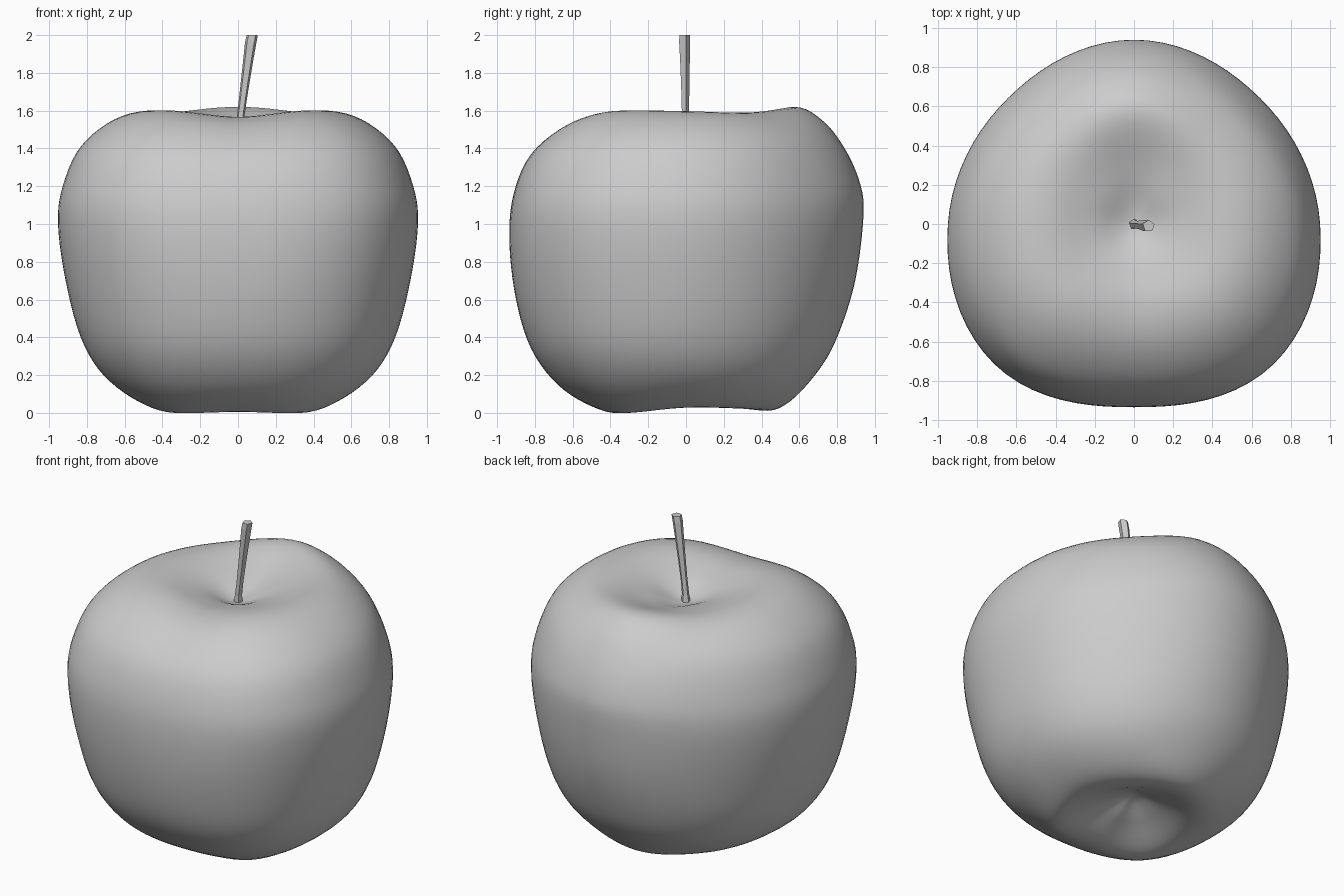
import bpy, bmesh
from math import pi, sin, cos, floor
from mathutils import Vector

if "Cube" in bpy.data.objects:
    bpy.data.objects.remove(bpy.data.objects["Cube"])

# Half profiles (radius, height), bottom dimple to stem pit, every 45 degrees from front to back
FRONT = [(0, .16), (.17, .08), (.35, .008), (.5, .035), (.68, .15), (.82, .34), (.9, .6),
         (.935, .9), (.915, 1.15), (.82, 1.37), (.63, 1.52), (.42, 1.567), (.2, 1.53), (0, 1.46)]
FRONT_LOBE = [(0, .16), (.2, .09), (.43, 0), (.58, .05), (.75, .18), (.88, .38), (.97, .7),
              (1.01, 1.0), (.985, 1.2), (.89, 1.4), (.7, 1.55), (.48, 1.6), (.22, 1.54), (0, 1.46)]
SIDE = [(0, .16), (.17, .1), (.36, .03), (.52, .06), (.71, .2), (.83, .4), (.91, .7),
        (.95, 1.0), (.925, 1.2), (.83, 1.41), (.65, 1.555), (.45, 1.597), (.22, 1.54), (0, 1.46)]
BACK_SIDE = [(0, .16), (.17, .1), (.36, .025), (.52, .06), (.69, .2), (.8, .4), (.875, .7),
             (.91, 1.0), (.885, 1.2), (.79, 1.42), (.64, 1.55), (.47, 1.59), (.23, 1.54), (0, 1.46)]
BACK = [(0, .16), (.18, .09), (.4, .012), (.55, .06), (.72, .25), (.82, .45), (.9, .72),
        (.94, 1.05), (.92, 1.22), (.84, 1.4), (.72, 1.55), (.56, 1.62), (.27, 1.53), (0, 1.46)]
AROUND = [FRONT, FRONT_LOBE, SIDE, BACK_SIDE, BACK, BACK_SIDE, SIDE, FRONT_LOBE]


def spline(a, b, c, d, t):
    return 0.5 * (2 * b + (c - a) * t + (2 * a - 5 * b + 4 * c - d) * t * t
                  + (3 * b - a - 3 * c + d) * t ** 3)


def along(points, u):
    """Smooth point on an open profile, mirrored in radius past both poles."""
    n = len(points) - 1
    i = min(int(u * n), n - 1)
    p = [Vector(q) for q in points]
    before = p[i - 1] if i else Vector((-p[1].x, p[1].y))
    after = p[i + 2] if i + 2 <= n else Vector((-p[n - 1].x, p[n - 1].y))
    return spline(before, p[i], p[i + 1], after, u * n - i)


def skin(bm, rings):
    for a, b in zip(rings, rings[1:]):
        n = len(a)
        for j in range(n):
            bm.faces.new((a[j], a[(j + 1) % n], b[(j + 1) % n], b[j]))


def finish(bm, name, smooth):
    bmesh.ops.recalc_face_normals(bm, faces=bm.faces)
    for f in bm.faces:
        f.smooth = smooth
    mesh = bpy.data.meshes.new(name)
    bm.to_mesh(mesh)
    bm.free()
    ob = bpy.data.objects.new(name, mesh)
    bpy.context.collection.objects.link(ob)
    return ob


# Fruit body: blend the profiles around the axis
bm = bmesh.new()
SEG, ROWS = 80, 65
rings = []
for r in range(1, ROWS):
    keys = [along(p, r / ROWS) for p in AROUND]
    ring = []
    for s in range(SEG):
        k = s / SEG * 8
        i = floor(k)
        q = spline(keys[i - 1], keys[i], keys[(i + 1) % 8], keys[(i + 2) % 8], k - i)
        ang = -pi / 2 + 2 * pi * s / SEG
        ring.append(bm.verts.new((q.x * cos(ang), q.x * sin(ang), max(q.y, 0))))
    rings.append(ring)
skin(bm, rings)
for ring, z in ((rings[0], .16), (rings[-1], 1.46)):
    pole = bm.verts.new((0, 0, z))
    for j in range(SEG):
        bm.faces.new((ring[j], ring[(j + 1) % SEG], pole))
finish(bm, "fruit_body", True)

# Stem: five-sided, bent, thicker at the tip
bm = bmesh.new()
path = [(0, 0, 1.44, .03), (.006, -.003, 1.51, .022), (.018, -.005, 1.6, .021),
        (.035, -.006, 1.73, .024), (.053, -.008, 1.86, .028), (.067, -.01, 1.96, .032),
        (.075, -.01, 2.0, .031)]
rings = [[bm.verts.new((x + w * cos(2 * pi * j / 5 + .3), y + w * sin(2 * pi * j / 5 + .3), z))
          for j in range(5)] for x, y, z, w in path]
skin(bm, rings)
bm.faces.new(rings[0])
bm.faces.new(rings[-1])
finish(bm, "stem", False)
